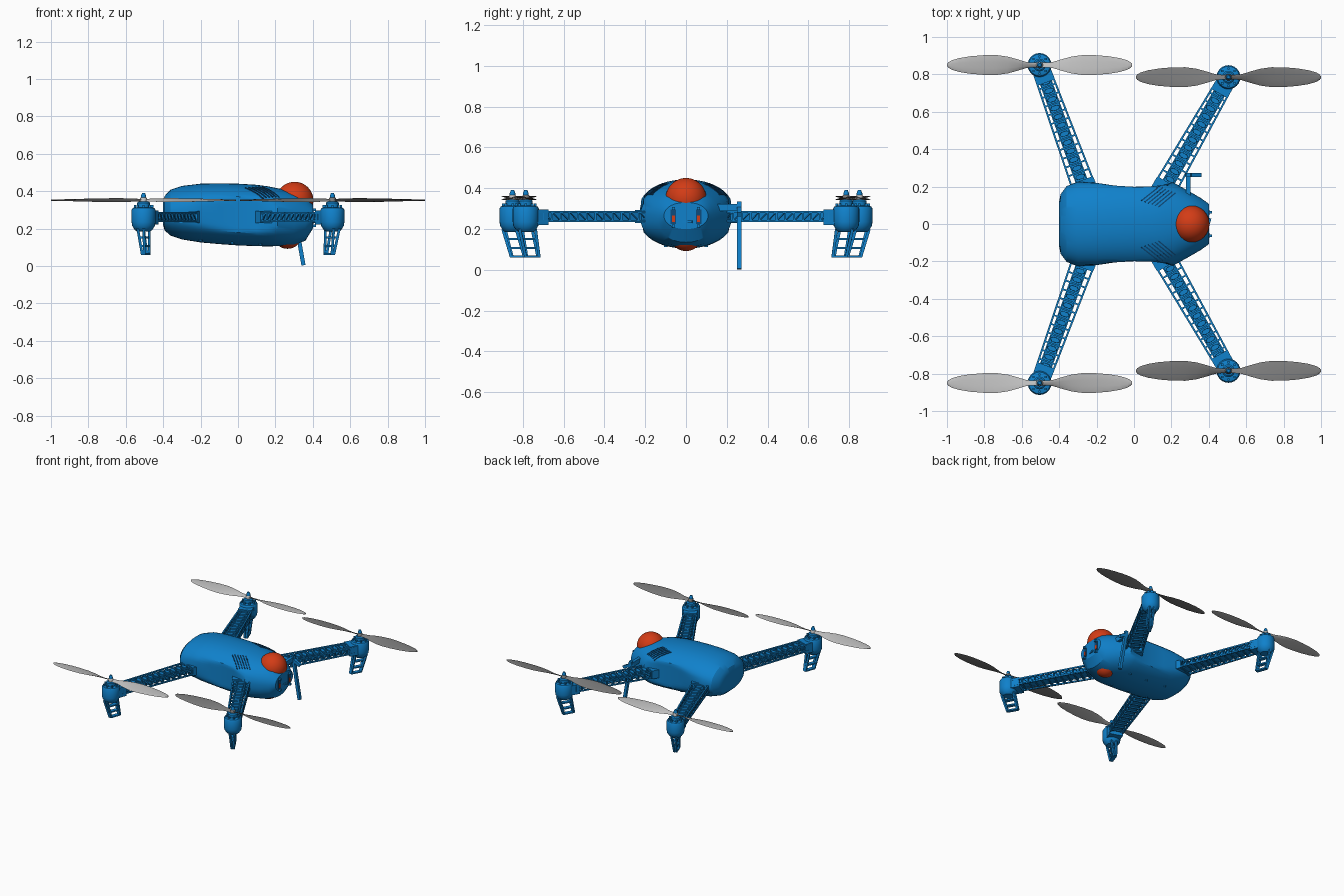
import bpy, bmesh
from math import sin, cos, pi, radians, copysign
from mathutils import Vector, Matrix
from mathutils.bvhtree import BVHTree

if "Cube" in bpy.data.objects:
    bpy.data.objects.remove(bpy.data.objects["Cube"])


def material(name, rgb):
    m = bpy.data.materials.new(name)
    m.use_nodes = True
    m.diffuse_color = (*rgb, 1)
    m.node_tree.nodes["Principled BSDF"].inputs["Base Color"].default_value = (*rgb, 1)
    return m


BLUE = material("blue", (0.005, 0.22, 0.6))
NAVY = material("dark blue", (0.004, 0.07, 0.2))
ORANGE = material("orange red", (0.65, 0.045, 0.008))
LIGHT = material("light grey", (0.52, 0.52, 0.52))
DARK = material("dark grey", (0.2, 0.2, 0.2))


def finish(bm, name, mat, angle=35):
    bmesh.ops.recalc_face_normals(bm, faces=bm.faces)
    me = bpy.data.meshes.new(name)
    bm.to_mesh(me)
    bm.free()
    me.materials.append(mat)
    me.shade_smooth()
    me.set_sharp_from_angle(angle=radians(angle))
    ob = bpy.data.objects.new(name, me)
    bpy.context.collection.objects.link(ob)
    return ob


def beam(bm, p, q, w, h):
    """Box from p to q, w wide sideways and h tall."""
    p, q = Vector(p), Vector(q)
    d = (q - p).normalized()
    up = Vector((0, 0, 1)) if abs(d.z) < 0.9 else Vector((0, 1, 0))
    side = up.cross(d).normalized()
    rot = Matrix((d, side, d.cross(side))).transposed().to_4x4()
    mat = Matrix.Translation((p + q) / 2) @ rot @ Matrix.Diagonal(((q - p).length, w, h, 1))
    bmesh.ops.create_cube(bm, size=1, matrix=mat)


def loft(bm, rings):
    """Skin closed rings of points and cap both ends."""
    loops = [[bm.verts.new(p) for p in ring] for ring in rings]
    n = len(loops[0])
    for a, b in zip(loops, loops[1:]):
        for i in range(n):
            bm.faces.new((a[i], a[(i + 1) % n], b[(i + 1) % n], b[i]))
    bm.faces.new(loops[0])
    bm.faces.new(loops[-1])


def lathe(bm, c, profile, n=24):
    loft(bm, [[(c[0] + r * cos(2 * pi * i / n), c[1] + r * sin(2 * pi * i / n), z)
               for i in range(n)] for r, z in profile])


# Body: rounded sections (x, half width, side limit, bottom, top)
sections = [(-.402, .11, .3, .225, .34), (-.392, .16, .3, .19, .375), (-.36, .203, .3, .162, .408),
            (-.3, .226, .225, .142, .428), (-.2, .235, .22, .126, .44), (-.1, .236, .205, .117, .442),
            (0, .236, .199, .11, .44), (.1, .236, .201, .106, .434), (.16, .235, .21, .105, .426),
            (.21, .224, .222, .106, .416), (.3, .172, .3, .112, .396), (.36, .137, .3, .135, .375),
            (.4, .108, .3, .2, .33)]


def body_ring(x, w, limit, lo, hi, n=64, power=2 / 2.15):
    ring = []
    for i in range(n):
        c, s = cos(2 * pi * i / n), sin(2 * pi * i / n)
        y = copysign(abs(c) ** power, c) * w
        z = (lo + hi) / 2 + copysign(abs(s) ** power, s) * (hi - lo) / 2
        ring.append((x, max(-limit, min(limit, y)), z))
    return ring


bm = bmesh.new()
loft(bm, [body_ring(*s) for s in sections])
surface = BVHTree.FromBMesh(bm)
finish(bm, "body_shell", BLUE, 28)


def on_top(x, y):
    return surface.ray_cast(Vector((x, y, 1)), Vector((0, 0, -1)))[0]


# Louvre vents on both shoulders
bm = bmesh.new()
for side in (-1, 1):
    for i in range(6):
        x0, y0, x1, y1 = .04 + .018 * i, .125 - .007 * i, .135 + .017 * i, .2 - .007 * i
        pts = [on_top(x0 + (x1 - x0) * t, side * (y0 + (y1 - y0) * t)) for t in (0, .35, .7, 1)]
        for p, q in zip(pts, pts[1:]):
            beam(bm, p, q, .007, .008)
finish(bm, "shoulder_vents", NAVY)

# Sensor domes
for name, c, r in (("upper_dome", (.303, 0, .35), .1), ("lower_dome", (.265, 0, .172), .08)):
    bm = bmesh.new()
    bmesh.ops.create_uvsphere(bm, u_segments=40, v_segments=24, radius=r,
                              matrix=Matrix.Translation(c))
    finish(bm, name, ORANGE, 60)

# Nose fittings
frames, lamps, studs = bmesh.new(), bmesh.new(), bmesh.new()
for y in (-.062, .062):
    beam(frames, (.4, y, .225), (.4, y, .295), .008, .028)
    beam(lamps, (.403, y, .235), (.403, y, .265), .008, .014)
    for z in (.215, .3):
        beam(studs, (.385, y, z), (.416, y, z), .014, .014)
beam(studs, (.39, -.03, .235), (.408, .03, .235), .012, .012)
finish(frames, "nose_frames", NAVY)
finish(lamps, "nose_lamps", ORANGE)
finish(studs, "nose_studs", BLUE)

# Belly screws
bm = bmesh.new()
for x in (-.2, -.03, .12):
    for y in (-.1, .1):
        z = surface.ray_cast(Vector((x, y, -1)), Vector((0, 0, 1)))[0].z
        lathe(bm, (x, y), [(.009, z - .006), (.009, z + .01)], 12)
finish(bm, "belly_screws", BLUE)

# Drooping aerial on the nose's far flank
bm = bmesh.new()
beam(bm, (.29, .14, .305), (.29, .27, .305), .024, .035)
beam(bm, (.28, .262, .31), (.355, .262, .27), .022, .022)
beam(bm, (.292, .262, .332), (.35, .262, .004), .022, .022)
finish(bm, "aerial", BLUE)


def build_arm(label, root, tip):
    tip, root = Vector(tip), Vector(root)
    d = (tip - root).normalized()
    s = Vector((-d.y, d.x, 0))
    length = (tip - root).length
    turn = Matrix((d, s, Vector((0, 0, 1)))).transposed().to_4x4()

    def at(u, v, z):
        p = root + d * u + s * v
        return (p.x, p.y, z)

    def half(u):
        return .062 - .018 * u / length

    # Web, rails, rungs and hexagonal pads
    bm = bmesh.new()
    beam(bm, at(0, 0, .258), at(length, 0, .258), .062, .02)
    for v in (-1, 1):
        for z in (.24, .284):
            beam(bm, at(0, v * half(0), z), at(length, v * half(length), z), .01, .01)
        beam(bm, at(0, v * .03, .265), at(length, v * .03, .265), .007, .042)
    count = 15
    for i in range(count):
        u = length * (i + .5) / count
        w = half(u)
        for z in (.241, .283):
            beam(bm, at(u, -w, z), at(u, w, z), .009, .008)
        for v in (-1, 1):
            beam(bm, at(u, v * w, .24), at(u, v * w, .285), .008, .008)
            if i < count - 1:
                beam(bm, at(u, v * w, .24), at(u + length / count, v * half(u), .284), .005, .005)
        c = at(u + length / count / 2, 0, .27)
        bmesh.ops.create_cone(bm, cap_ends=True, segments=6, radius1=.024, radius2=.022, depth=.034,
                              matrix=Matrix.Translation(c) @ turn @ Matrix.Diagonal((.66, 1.25, 1, 1)))
    # Brace where the arm meets the body
    beam(bm, at(0, 0, .262), at(.07, 0, .262), .135, .064)
    finish(bm, label + "_arm", BLUE)

    # Motor pod, motor and shaft
    bm = bmesh.new()
    lathe(bm, tip, [(.036, .185), (.046, .192), (.061, .215), (.064, .235), (.064, .3),
                    (.058, .31), (.045, .314)])
    lathe(bm, tip, [(.034, .31), (.034, .338), (.026, .345)])
    lathe(bm, tip, [(.014, .34), (.014, .375), (.008, .39)], 12)
    for i in range(8):
        a = i * pi / 4
        p = tip + Vector((cos(a), sin(a), 0)) * .046
        beam(bm, (p.x, p.y, .305), (p.x, p.y, .326), .012, .012)
    beam(bm, at(length - .1, 0, .258), at(length, 0, .258), .1, .075)
    finish(bm, label + "_motor_pod", BLUE)

    # Ladder leg, leaning inward below the pod
    bm = bmesh.new()
    top, foot = ((-.045, .2), (.045, .2)), ((-.072, .062), (.004, .062))
    for v in (-.013, .013):
        for (u0, z0), (u1, z1) in zip(top, foot):
            beam(bm, at(length + u0, v * 1.3, z0), at(length + u1, v * .5, z1), .014, .014)
    for t in (.35, .68, .98):
        z = .2 - .138 * t
        beam(bm, at(length - .045 - .027 * t, 0, z), at(length + .045 - .041 * t, 0, z), .028, .01)
    finish(bm, label + "_leg", BLUE)


# Blade stations: radius, half chord, pitch in degrees
stations = [(0, .014, 20), (.03, .014, 30), (.07, .018, 28), (.12, .033, 19), (.17, .046, 13),
            (.23, .054, 10), (.3, .053, 8), (.37, .047, 6), (.43, .037, 5), (.47, .025, 4),
            (.488, .014, 4), (.495, .004, 4)]


def build_propeller(label, hub, hand, mat):
    bm = bmesh.new()
    for flip in (1, -1):
        rings = []
        for r, c, pitch in stations:
            a = radians(pitch) * hand
            ring = []
            for k in range(10):
                t = 2 * pi * k / 10
                y, z = c * cos(t), .0035 * sin(t)
                ring.append((hub[0] + flip * r, hub[1] + flip * (y * cos(a) - z * sin(a)),
                             .352 + y * sin(a) + z * cos(a)))
            rings.append(ring)
        loft(bm, rings)
    lathe(bm, hub, [(.018, .34), (.018, .362), (.013, .367)], 16)
    finish(bm, label + "_propeller", mat, 60)


for side, label in ((-1, "front"), (1, "back")):
    for x, y, root, mat, end in ((-.505, .85, (-.255, .16), LIGHT, "right"),
                                 (.505, .785, (.145, .155), DARK, "left")):
        name = label + "_" + end
        build_arm(name, (root[0], side * root[1], 0), (x, side * y, 0))
        build_propeller(name, (x, side * y), side * copysign(1, x), mat)
